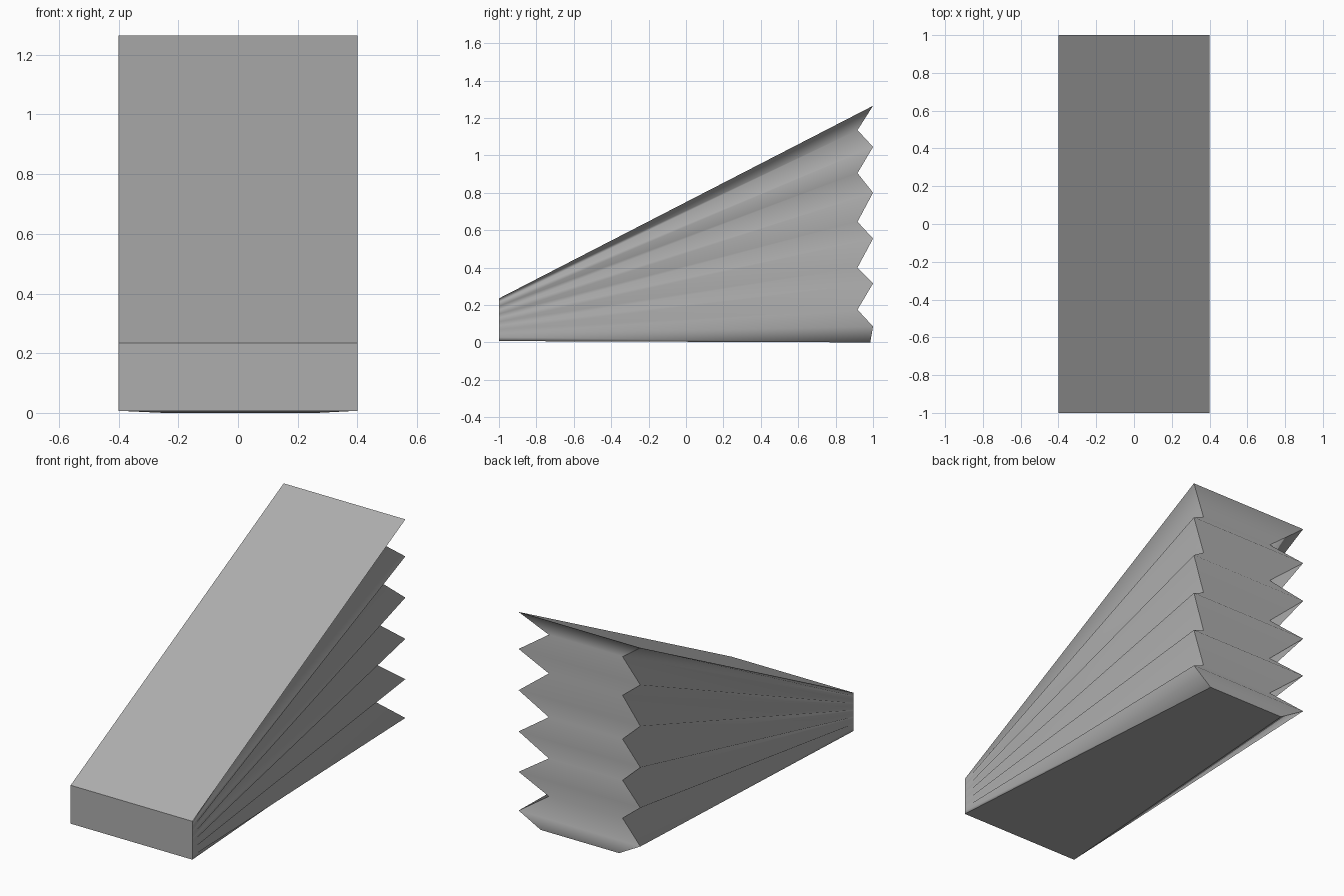
import bpy
import bmesh

old = bpy.data.objects.get("Cube")
if old:
    bpy.data.objects.remove(old, do_unlink=True)

HALF_WIDTH = 0.4
FRONT_TOP, FRONT_BOTTOM = 0.235, 0.007

# Heights of the outer and inner folds along the open end
peaks = [1.265, 1.045, 0.80, 0.555, 0.315, 0.085]
valleys = [1.135, 0.905, 0.645, 0.40, 0.175]

# Back outline from top to bottom: left x, right x, y, z
back = []
for i, z in enumerate(peaks):
    back.append((HALF_WIDTH, -HALF_WIDTH, 1.0, z))
    if i < len(valleys):
        back.append((0.26, -0.225, 0.917, valleys[i]))
back.append((0.265, -0.25, 0.985, 0.0))
last = len(back) - 1

bm = bmesh.new()

# Four matching columns of points: front and back, left and right
front_l, front_r, back_l, back_r = [], [], [], []
for i, (xl, xr, y, z) in enumerate(back):
    fz = FRONT_TOP + (FRONT_BOTTOM - FRONT_TOP) * i / last
    front_l.append(bm.verts.new((HALF_WIDTH, -1, fz)))
    front_r.append(bm.verts.new((-HALF_WIDTH, -1, fz)))
    back_l.append(bm.verts.new((xl, y, z)))
    back_r.append(bm.verts.new((xr, y, z)))

# Walls wrap around the columns, one ring of quads per fold
columns = [front_r, front_l, back_l, back_r]
for a, b in zip(columns, columns[1:] + columns[:1]):
    for i in range(last):
        bm.faces.new((a[i], a[i + 1], b[i + 1], b[i]))

# Flat top and bottom panels
for i in (0, last):
    bm.faces.new([column[i] for column in columns])
bmesh.ops.recalc_face_normals(bm, faces=bm.faces)

# Smooth folds, with crisp panel rims and corners
for face in bm.faces:
    face.smooth = True
rims = [set(column) for column in columns]
rims += [{column[i] for column in columns} for i in (0, last)]
for edge in bm.edges:
    edge.smooth = not any(set(edge.verts) <= rim for rim in rims)

mesh = bpy.data.meshes.new("pleated_bellows")
bm.to_mesh(mesh)
bm.free()

grey = bpy.data.materials.new("mid_grey")
grey.use_nodes = True
colour = (0.42, 0.42, 0.42, 1.0)
grey.diffuse_color = colour
grey.node_tree.nodes["Principled BSDF"].inputs["Base Color"].default_value = colour
mesh.materials.append(grey)

bellows = bpy.data.objects.new("pleated_bellows", mesh)
bpy.context.collection.objects.link(bellows)
